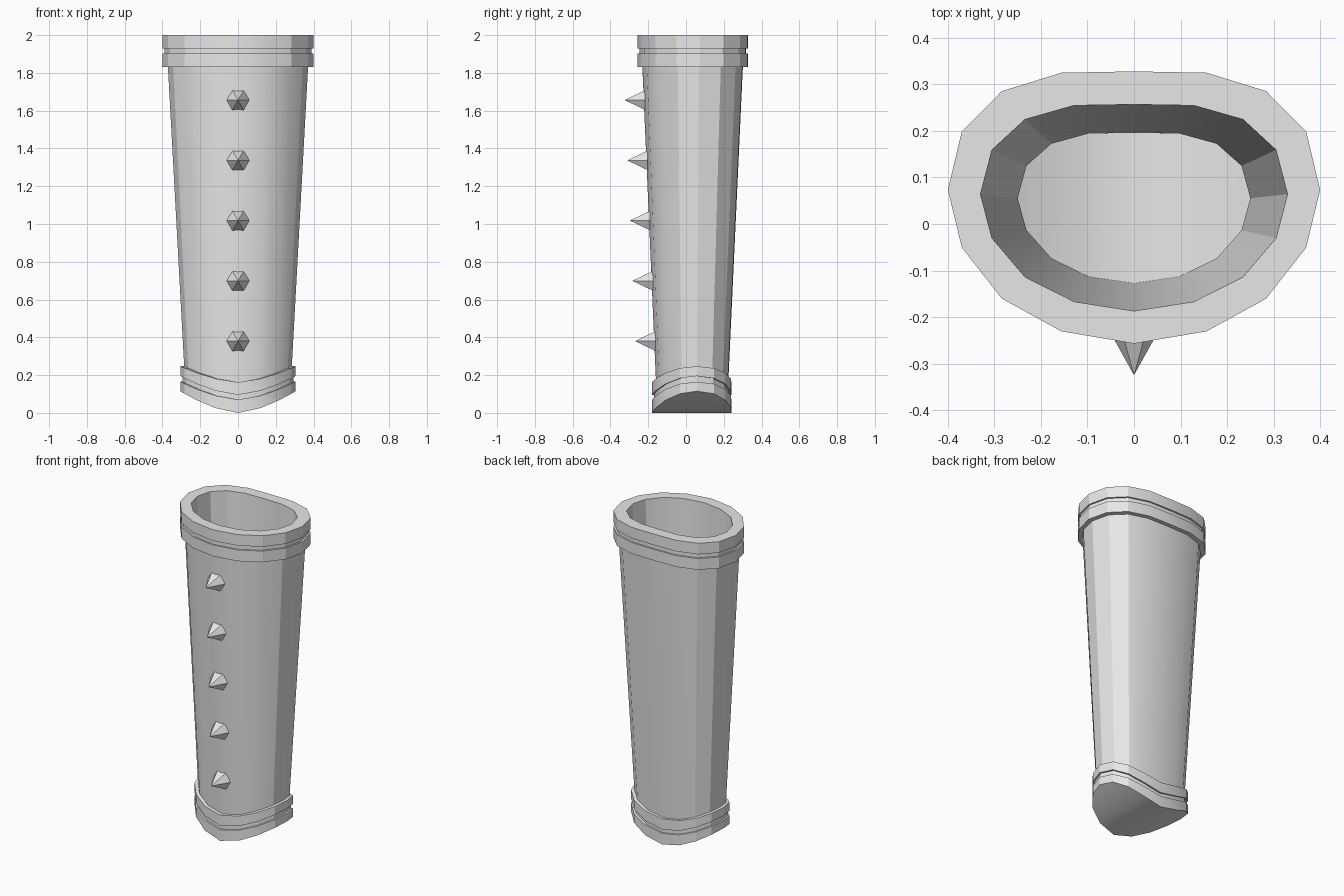
import bpy, bmesh, math

cube = bpy.data.objects.get("Cube")
if cube:
    bpy.data.objects.remove(cube, do_unlink=True)

GREY = (0.8, 0.8, 0.8, 1.0)
mat = bpy.data.materials.new("plain_grey")
mat.use_nodes = True
mat.diffuse_color = GREY
mat.node_tree.nodes["Principled BSDF"].inputs["Base Color"].default_value = GREY

# Half outline of the arm section, back to front; the other half is mirrored
HALF = [(0, 1), (.39, .99), (.71, .855), (.925, .56), (1, .13),
        (.925, -.295), (.71, -.67), (.39, -.91), (0, -1)]
OUTLINE = HALF + [(-x, y) for x, y in HALF[-2:0:-1]]
N = len(OUTLINE)

# Section sizes: half width, front y, back y
OUTER_TOP = (.40, -.257, .328)
GROOVE_TOP = (.39, -.247, .318)
BODY_TOP = (.372, -.232, .302)
INNER_TOP = (.33, -.187, .257)
BAND_TOP_CORE = (.36, -.22, .29)
OUTER_LOW = (.305, -.18, .24)
GROOVE_LOW = (.294, -.17, .23)
BODY_LOW = (.283, -.157, .222)
INNER_LOW = (.25, -.127, .196)
BAND_LOW_CORE = (.272, -.148, .213)


def ring(bm, size, z, arch=0.0):
    """One section loop; arch lifts the sides above the front and back."""
    w, front, back = size
    mid, half = (front + back) / 2, (back - front) / 2
    return [bm.verts.new((u * w, mid + v * half, z + arch * abs(u) ** 1.6))
            for u, v in OUTLINE]


def finish(bm, name, angle):
    """Smooth shading with sharp edges above the angle."""
    bmesh.ops.recalc_face_normals(bm, faces=bm.faces)
    for f in bm.faces:
        f.smooth = True
    for e in bm.edges:
        e.smooth = e.calc_face_angle(0) < math.radians(angle)
    mesh = bpy.data.meshes.new(name)
    bm.to_mesh(mesh)
    bm.free()
    mesh.materials.append(mat)
    obj = bpy.data.objects.new(name, mesh)
    bpy.context.collection.objects.link(obj)
    return obj


def loft(name, sections):
    """Closed band: every section joins the next, the last joins the first."""
    bm = bmesh.new()
    rings = [ring(bm, *s) for s in sections]
    for a, b in zip(rings, rings[1:] + rings[:1]):
        for i in range(N):
            j = (i + 1) % N
            bm.faces.new((a[i], a[j], b[j], b[i]))
    return finish(bm, name, 23)


# Tapered hollow sleeve with the top rim
loft("sleeve", [
    (GROOVE_LOW, .008, .115), (GROOVE_LOW, .12, .09),
    (BODY_LOW, .12, .09), (BODY_TOP, 1.85),
    (GROOVE_TOP, 1.85), (GROOVE_TOP, 1.93),
    (OUTER_TOP, 1.93), (OUTER_TOP, 2.0),
    (INNER_TOP, 2.0), (INNER_LOW, .008, .115)])

# Raised bands
loft("upper_band", [(OUTER_TOP, 1.832), (OUTER_TOP, 1.903),
                    (BAND_TOP_CORE, 1.903), (BAND_TOP_CORE, 1.832)])
loft("wrist_band", [(OUTER_LOW, .095, .1), (OUTER_LOW, .162, .085),
                    (BAND_LOW_CORE, .162, .085), (BAND_LOW_CORE, .095, .1)])
loft("wrist_rim", [(OUTER_LOW, 0, .115), (OUTER_LOW, .07, .095),
                   (BAND_LOW_CORE, .07, .095), (BAND_LOW_CORE, .004, .115)])

# Arched end cap, strips running front to back
bm = bmesh.new()
edge = ring(bm, OUTER_LOW, 0, .115)
for i in range(4):
    strip = [i, i + 1, 7 - i, 8 - i]
    for side in (strip, [(N - k) % N for k in strip]):
        bm.faces.new([edge[k] for k in dict.fromkeys(side)])
finish(bm, "end_cap", 40)

# Row of six-sided spikes down the front
for n in range(5):
    z = .38 + n * .319
    tip_y = -.27 - n * .0137
    bm = bmesh.new()
    tip = bm.verts.new((0, tip_y, z))
    base = [bm.verts.new((.06 * math.cos(k * math.pi / 3), tip_y + .108,
                          z + .06 * math.sin(k * math.pi / 3))) for k in range(6)]
    for k in range(6):
        bm.faces.new((tip, base[k], base[(k + 1) % 6]))
    bm.faces.new(base)
    finish(bm, f"spike_{n + 1}", 23)
